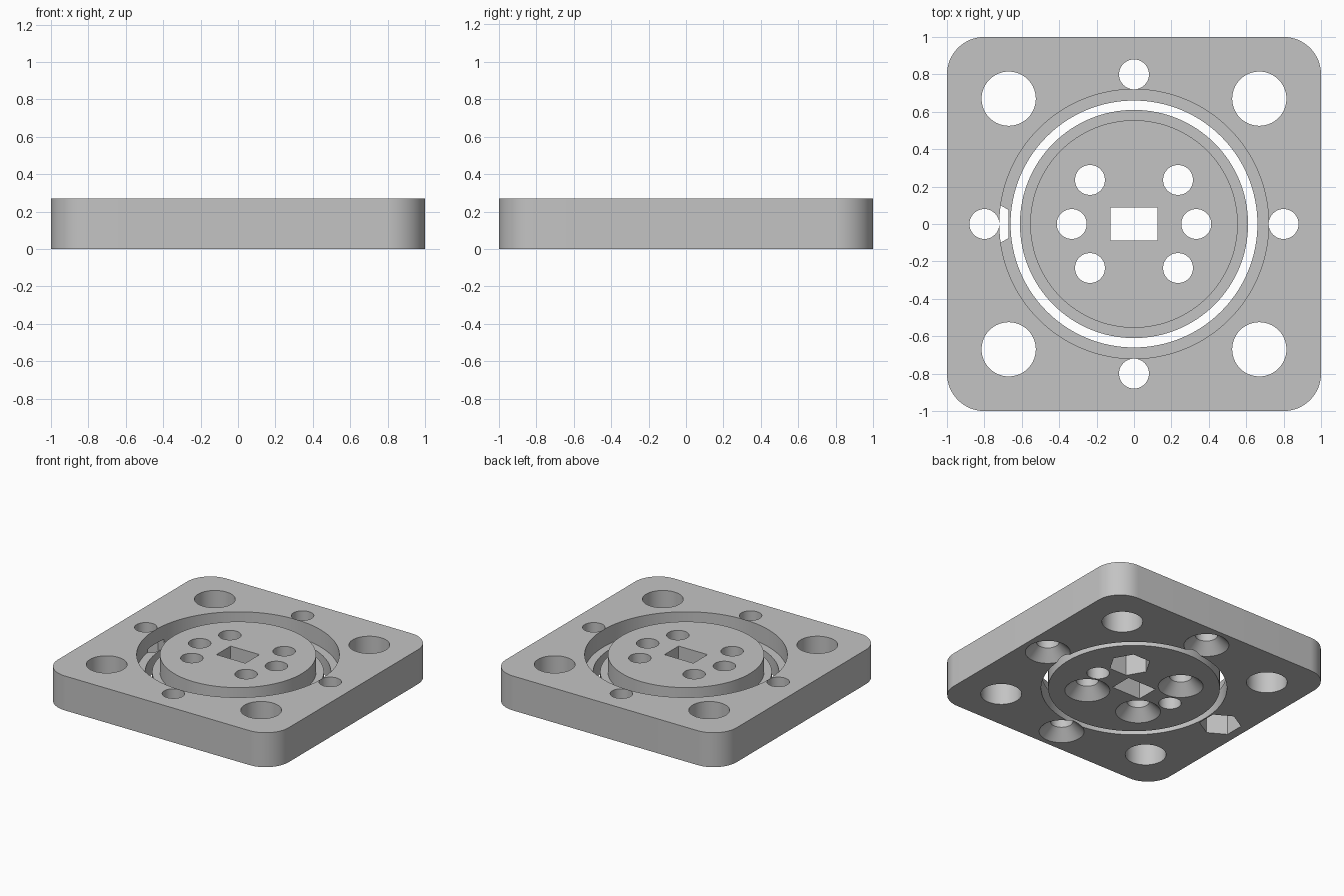
import bpy
import bmesh
from math import pi, cos, sin, radians

if "Cube" in bpy.data.objects:
    bpy.data.objects.remove(bpy.data.objects["Cube"], do_unlink=True)

HEIGHT = 0.27
STEP = 0.135      # height of the ledge and flange
HOLE = 0.08       # screw hole radius
CORNER = 0.67     # offset of the large corner holes
OUTER = 0.8       # distance of the plate screws
INNER = 0.333     # distance of the disc screws
PAST = 0.02       # overshoot of the cutters

grey = bpy.data.materials.new("light grey")
grey.use_nodes = True
grey.diffuse_color = (0.55, 0.55, 0.55, 1)
grey.node_tree.nodes["Principled BSDF"].inputs["Base Color"].default_value = grey.diffuse_color


def make_object(name, bm):
    bmesh.ops.recalc_face_normals(bm, faces=bm.faces)
    mesh = bpy.data.meshes.new(name)
    bm.to_mesh(mesh)
    bm.free()
    mesh.materials.append(grey)
    obj = bpy.data.objects.new(name, mesh)
    bpy.context.collection.objects.link(obj)
    return obj


def turned(name, profile, x=0, y=0, sides=64, turn=0):
    """Solid of stacked rings given as (radius, height)."""
    bm = bmesh.new()
    rings = []
    for r, z in profile:
        angles = [turn + 2 * pi * i / sides for i in range(sides)]
        rings.append([bm.verts.new((x + r * cos(a), y + r * sin(a), z)) for a in angles])
    for low, high in zip(rings, rings[1:]):
        for i in range(sides):
            j = (i + 1) % sides
            bm.faces.new((low[i], low[j], high[j], high[i]))
    bm.faces.new(rings[0])
    bm.faces.new(rings[-1])
    return make_object(name, bm)


def box(name, sx, sy, z0, z1, radius=0):
    bm = bmesh.new()
    bmesh.ops.create_cube(bm, size=1)
    for v in bm.verts:
        v.co = (v.co.x * sx, v.co.y * sy, z0 + (v.co.z + 0.5) * (z1 - z0))
    if radius:
        upright = [e for e in bm.edges if abs(e.verts[0].co.z - e.verts[1].co.z) > 0.01]
        bmesh.ops.bevel(bm, geom=upright, offset=radius, segments=16,
                        profile=0.5, affect='EDGES')
    return make_object(name, bm)


def drill(x, y, radius=HOLE):
    return turned("hole_cutter", [(radius, -PAST), (radius, HEIGHT + PAST)], x, y)


def countersink(x, y):
    wide = 2 * HOLE
    return turned("countersink_cutter", [(wide + PAST, -PAST), (HOLE, wide - HOLE),
                                         (HOLE, HEIGHT + PAST)], x, y)


def nut_pocket(x, y, turn):
    return turned("nut_cutter", [(0.15, -PAST), (0.15, 0.16)], x, y, 6, turn)


def cut(obj, cutters):
    """Subtract the cutters, bake the result and smooth the round walls."""
    for c in cutters:
        c.hide_render = True
        mod = obj.modifiers.new("cut", 'BOOLEAN')
        mod.operation = 'DIFFERENCE'
        mod.solver = 'EXACT'
        mod.object = c
    bpy.context.view_layer.update()
    graph = bpy.context.evaluated_depsgraph_get()
    baked = bpy.data.meshes.new_from_object(obj.evaluated_get(graph))
    obj.modifiers.clear()
    obj.data = baked
    baked.materials.clear()
    baked.materials.append(grey)
    for c in cutters:
        bpy.data.objects.remove(c, do_unlink=True)
    bpy.ops.object.select_all(action='DESELECT')
    obj.select_set(True)
    bpy.context.view_layer.objects.active = obj
    bpy.ops.object.shade_smooth_by_angle(angle=radians(30))


# Square plate with a stepped bore, corner holes and four screws
plate = box("square_plate", 2, 2, 0, HEIGHT, 0.2)
cutters = [turned("bore_cutter", [(0.66, -PAST), (0.66, STEP), (0.72, STEP),
                                  (0.72, HEIGHT + PAST)], sides=128)]
cutters += [drill(sx * CORNER, sy * CORNER, 0.145) for sx in (-1, 1) for sy in (-1, 1)]
cutters += [countersink(OUTER, 0), countersink(0, OUTER), countersink(0, -OUTER)]
cutters += [drill(-OUTER, 0), nut_pocket(-OUTER, 0, pi / 6)]
cut(plate, cutters)

# Flanged centre disc with a slot and a ring of six screws
disc = turned("centre_disc", [(0.61, 0), (0.61, STEP), (0.555, STEP), (0.555, HEIGHT)],
              sides=128)
d = INNER * cos(pi / 4)
cutters = [box("slot_cutter", 0.25, 0.175, -PAST, HEIGHT + PAST)]
cutters += [drill(INNER, 0), drill(-INNER, 0), drill(d, d), nut_pocket(d, d, 0)]
cutters += [countersink(-d, d), countersink(d, -d), countersink(-d, -d)]
cut(disc, cutters)
